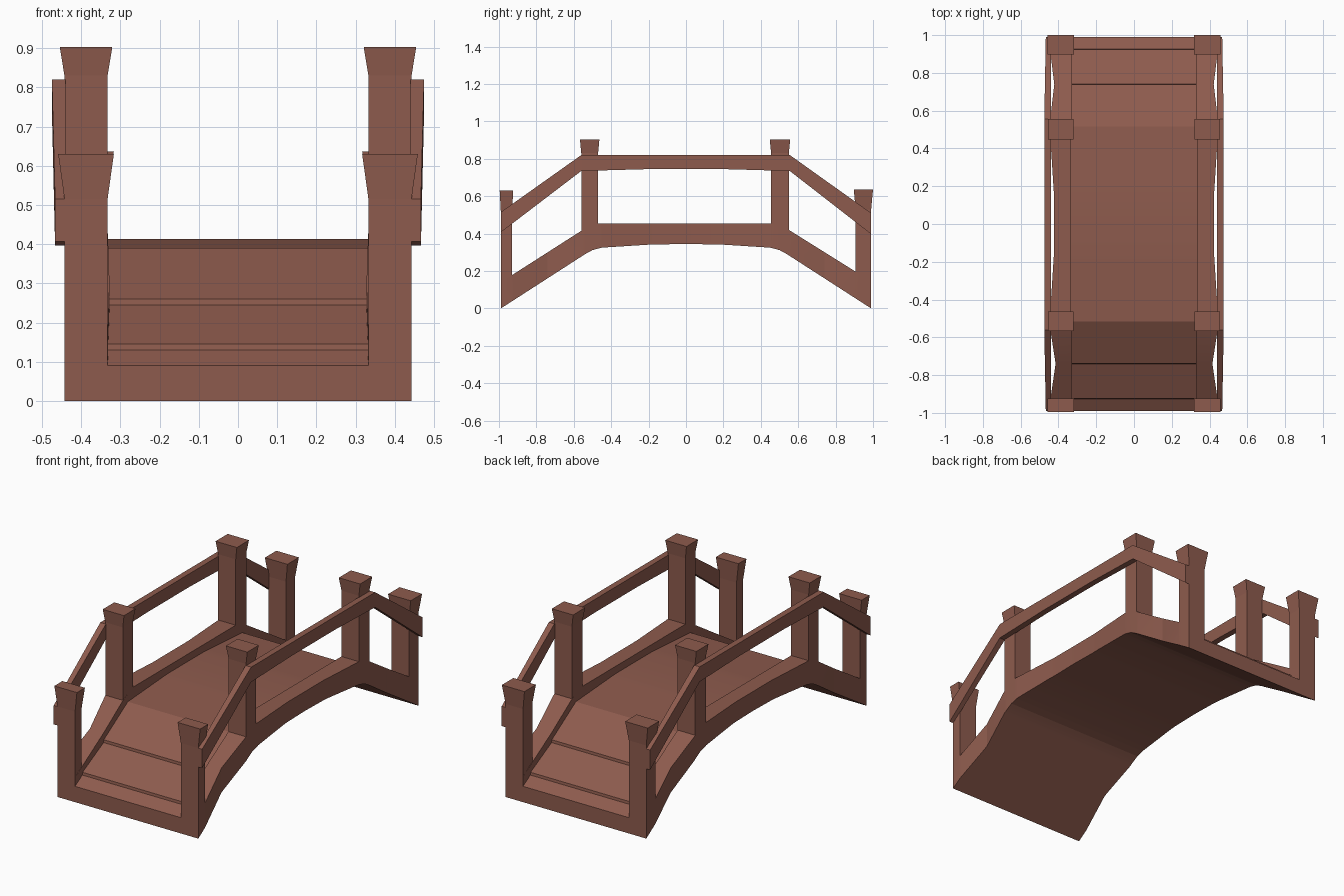
import bpy, bmesh, math

if "Cube" in bpy.data.objects:
    bpy.data.objects.remove(bpy.data.objects["Cube"])

wood = bpy.data.materials.new("red_brown_wood")
wood.diffuse_color = (0.27, 0.105, 0.075, 1)
wood.use_nodes = True
wood.node_tree.nodes["Principled BSDF"].inputs["Base Color"].default_value = wood.diffuse_color


def lerp(points, y):
    for (a, p), (b, q) in zip(points, points[1:]):
        if y <= b:
            return p + (q - p) * (y - a) / (b - a)
    return points[-1][1]


def loft(name, rings):
    """Closed solid through rings that share one point count."""
    bm = bmesh.new()
    loops = [[bm.verts.new(p) for p in ring] for ring in rings]
    n = len(rings[0])
    for a, b in zip(loops, loops[1:]):
        for i in range(n):
            j = (i + 1) % n
            bm.faces.new((a[i], a[j], b[j], b[i]))
    bm.faces.new(loops[0])
    bm.faces.new(loops[-1])
    bmesh.ops.recalc_face_normals(bm, faces=bm.faces)
    me = bpy.data.meshes.new(name)
    bm.to_mesh(me)
    bm.free()
    me.materials.append(wood)
    ob = bpy.data.objects.new(name, me)
    bpy.context.collection.objects.link(ob)
    return ob


# Arched body: U-shaped section with underside, kerbs and stepped walkway
underside = [(-0.99, 0), (-0.54, 0.29), (-0.50, 0.312), (-0.45, 0.325), (-0.2, 0.341),
             (0, 0.345), (0.2, 0.341), (0.45, 0.325), (0.50, 0.312), (0.54, 0.29), (0.99, 0)]
kerb = [(-0.99, 0.14), (-0.56, 0.415), (-0.47, 0.455), (0.46, 0.455), (0.55, 0.42), (0.99, 0.145)]
half_deck = [(-0.99, 0.09), (-0.926, 0.13), (-0.924, 0.145), (-0.74, 0.245), (-0.738, 0.26),
             (-0.515, 0.39), (-0.16, 0.413)]
deck = half_deck + [(-y, z) for y, z in reversed(half_deck)]
outer = [(-0.99, 0.443), (-0.93, 0.443), (-0.74, 0.415), (-0.56, 0.443), (-0.46, 0.443), (-0.16, 0.424),
         (0.16, 0.424), (0.46, 0.443), (0.56, 0.443), (0.74, 0.422), (0.91, 0.443), (0.99, 0.443)]
inner = [(-0.99, 0.333), (-0.74, 0.328), (-0.51, 0.333), (0.51, 0.333), (0.74, 0.328), (0.99, 0.333)]

stations = sorted({y for line in (underside, kerb, deck, outer, inner) for y, _ in line})
rings = []
for y in stations:
    b, t, d = lerp(underside, y), lerp(kerb, y), lerp(deck, y)
    xo, xi = lerp(outer, y), lerp(inner, y)
    half = [(xo, b), (xo, t), (xi, t), (xi, d)]
    rings.append([(x, y, z) for x, z in half] + [(-x, y, z) for x, z in reversed(half)])
body = loft("bridge_body", rings)
bpy.context.view_layer.objects.active = body
body.select_set(True)
bpy.ops.object.shade_smooth_by_angle(angle=math.radians(12))

# Handrail side outline
rail_top = [(-0.99, 0.515), (-0.56, 0.82), (-0.2, 0.82), (0.2, 0.82), (0.555, 0.82), (0.99, 0.51)]
rail_low = [(-0.99, 0.407), (-0.56, 0.735), (-0.2, 0.745), (0.2, 0.745), (0.555, 0.735), (0.99, 0.397)]
rail_out = [0.467, 0.475, 0.475, 0.475, 0.475, 0.467]

# Posts: name, y range, base z, flare z, top z, flare amount in x and y
posts = [("front_end_post", -0.99, -0.93, 0.06, 0.515, 0.63, 0.016, 0.006),
         ("front_tall_post", -0.56, -0.47, 0.36, 0.83, 0.903, 0.012, 0.007),
         ("back_tall_post", 0.455, 0.55, 0.36, 0.83, 0.903, 0.012, 0.007),
         ("back_end_post", 0.907, 0.99, 0.08, 0.53, 0.637, 0.016, 0.01)]

for side, s in (("left", -1), ("right", 1)):
    loft(side + "_handrail", [[(s * 0.44, y, z0), (s * xo, y, z0), (s * xo, y, z1), (s * 0.44, y, z1)]
                              for (y, z1), (_, z0), xo in zip(rail_top, rail_low, rail_out)])
    for name, y0, y1, base, neck, top, fx, fy in posts:
        levels = [(base, 0, 0), (neck, 0, 0), (top, fx, fy)]
        loft(side + "_" + name, [[(s * (0.333 - ax), y0 - ay, z), (s * (0.443 + ax), y0 - ay, z),
                                  (s * (0.443 + ax), y1 + ay, z), (s * (0.333 - ax), y1 + ay, z)]
                                 for z, ax, ay in levels])
